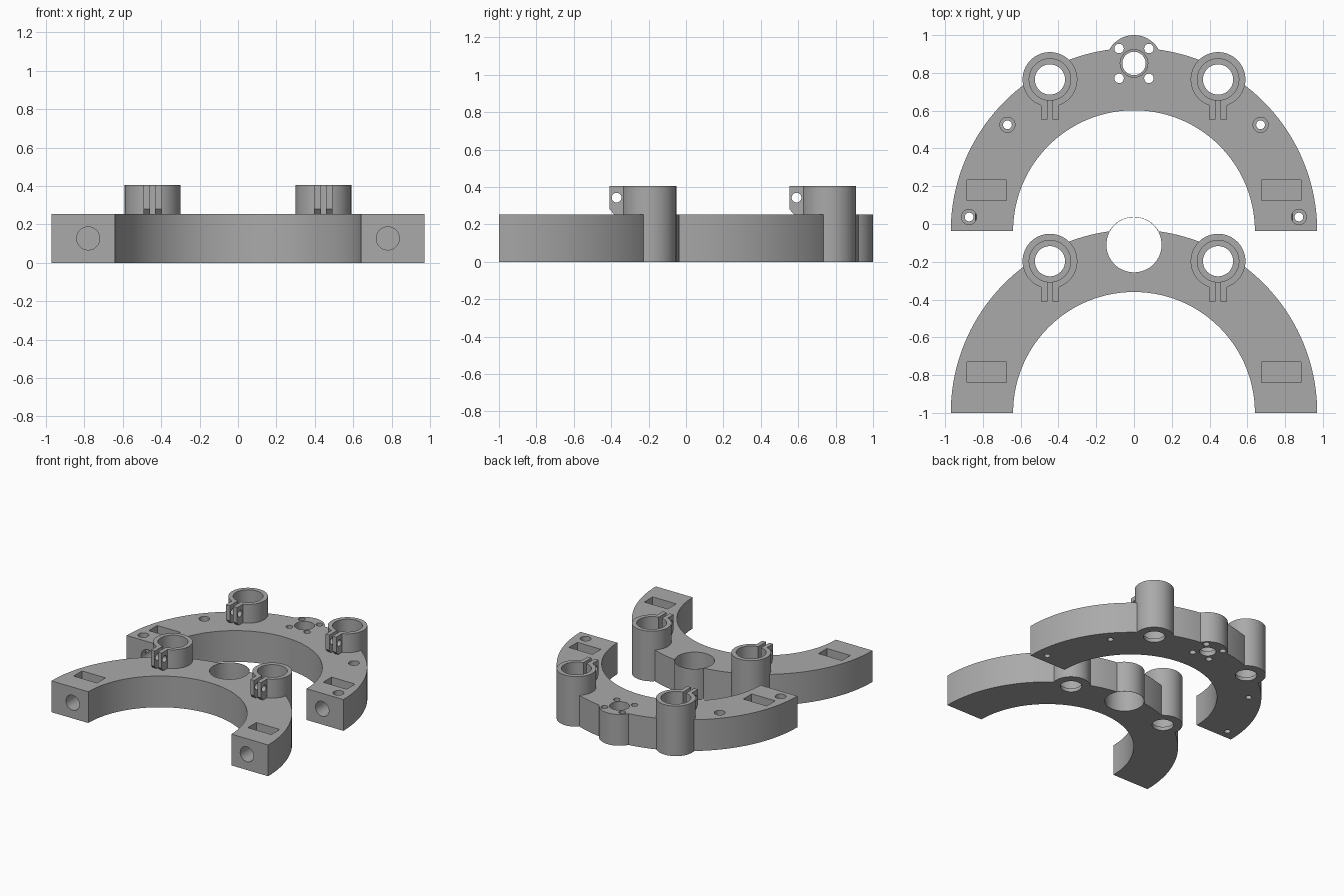
import bpy, bmesh
from math import sin, cos, pi
from mathutils import Matrix

if "Cube" in bpy.data.objects:
    bpy.data.objects.remove(bpy.data.objects["Cube"])

grey = bpy.data.materials.new("plain grey")
grey.use_nodes = True
grey.diffuse_color = (0.4, 0.4, 0.4, 1)
grey.node_tree.nodes["Principled BSDF"].inputs["Base Color"].default_value = (0.4, 0.4, 0.4, 1)

THICK, TOP = 0.253, 0.405        # plate height, clamp height
INNER, OUTER = 0.64, 0.97        # arch radii
OVER = 0.05                      # how far cutters overshoot


def add_object(name, bm):
    bmesh.ops.recalc_face_normals(bm, faces=bm.faces)
    mesh = bpy.data.meshes.new(name)
    bm.to_mesh(mesh)
    bm.free()
    mesh.materials.append(grey)
    obj = bpy.data.objects.new(name, mesh)
    bpy.context.collection.objects.link(obj)
    return obj


def prism(name, points, direction):
    """Extrude a closed outline along a direction."""
    bm = bmesh.new()
    face = bm.faces.new([bm.verts.new(p) for p in points])
    out = bmesh.ops.extrude_face_region(bm, geom=[face])
    bmesh.ops.translate(bm, vec=direction, verts=[v for v in out["geom"] if isinstance(v, bmesh.types.BMVert)])
    return add_object(name, bm)


def cylinder(x, y, r, z0, z1, sides=64):
    bm = bmesh.new()
    bmesh.ops.create_cone(bm, cap_ends=True, segments=sides, radius1=r, radius2=r, depth=z1 - z0,
                          matrix=Matrix.Translation((x, y, (z0 + z1) / 2)))
    return add_object("post", bm)


def rod(centre, r, length, axis):
    """Cylinder lying along X or Y."""
    bm = bmesh.new()
    turn = Matrix.Rotation(pi / 2, 4, "Y" if axis == "X" else "X")
    bmesh.ops.create_cone(bm, cap_ends=True, segments=40, radius1=r, radius2=r, depth=length,
                          matrix=Matrix.Translation(centre) @ turn)
    return add_object("rod", bm)


def box(x0, x1, y0, y1, z0, z1):
    return prism("block", [(x0, y0, z0), (x1, y0, z0), (x1, y1, z0), (x0, y1, z0)], (0, 0, z1 - z0))


def combine(target, tool, operation):
    mod = target.modifiers.new("join", "BOOLEAN")
    mod.object, mod.operation, mod.solver = tool, operation, "EXACT"
    bpy.context.view_layer.objects.active = target
    bpy.ops.object.modifier_apply(modifier=mod.name)
    bpy.data.objects.remove(tool)


def cut(target, tool):
    combine(target, tool, "DIFFERENCE")


def join(target, tool):
    combine(target, tool, "UNION")


def drill(target, x, y, r, z0=-OVER):
    cut(target, cylinder(x, y, r, z0, TOP + OVER))


def build_arch(name, base):
    # half ring plate
    n = 80
    arc = [pi * i / n for i in range(n + 1)]
    outline = [(OUTER * cos(a), base + OUTER * sin(a), 0) for a in arc]
    outline += [(INNER * cos(a), base + INNER * sin(a), 0) for a in reversed(arc)]
    arch = prism(name, outline, (0, 0, THICK))
    # rounded boss at the crown
    join(arch, cylinder(0, base + 0.888, 0.15, 0, THICK, 96))

    for side in (-1, 1):
        cx, cy = side * 0.445, base + 0.803
        # clamp post with a chamfered ear block
        join(arch, cylinder(cx, cy, 0.145, 0, TOP, 80))
        tip, root, low = cy - 0.212, cy - 0.125, THICK - 0.01
        ear = [(tip, TOP), (root, TOP), (root, low), (tip + 0.025, low), (tip + 0.025, THICK), (tip, THICK + 0.028)]
        join(arch, prism("ear", [(cx - 0.048, y, z) for y, z in ear], (0.096, 0, 0)))
        # stepped bore, clamp slit and screw hole
        drill(arch, cx, cy, 0.11, 0.03)
        drill(arch, cx, cy, 0.08)
        cut(arch, box(cx - 0.014, cx + 0.014, tip - OVER, cy, THICK, TOP + OVER))
        cut(arch, rod((cx, tip + 0.038, 0.343), 0.026, 0.3, "X"))
        # bolt hole in the foot and its nut pocket
        fx = side * 0.78
        cut(arch, rod((fx, base + 0.11, 0.127), 0.06, 0.4, "Y"))
        cut(arch, box(fx - 0.105, fx + 0.105, base + 0.162, base + 0.27, 0.06, THICK + OVER))
    return arch


# front arch with one large crown opening
front = build_arch("front_arch", -1.0)
drill(front, 0, -0.11, 0.146)

# rear arch with a stepped crown hole, four small holes and screw holes
rear = build_arch("rear_arch", -0.038)
drill(rear, 0, 0.85, 0.073, 0.04)
drill(rear, 0, 0.85, 0.062)
for side in (-1, 1):
    for y in (0.771, 0.929):
        drill(rear, side * 0.079, y, 0.025)
    for x, y in ((0.67, 0.525), (0.873, 0.037)):
        drill(rear, side * x, y, 0.04, 0.12)
        drill(rear, side * x, y, 0.023)

# smooth curved walls, crisp edges
for obj in (front, rear):
    bpy.ops.object.select_all(action="DESELECT")
    obj.select_set(True)
    bpy.context.view_layer.objects.active = obj
    bpy.ops.object.shade_smooth_by_angle(angle=0.5)
